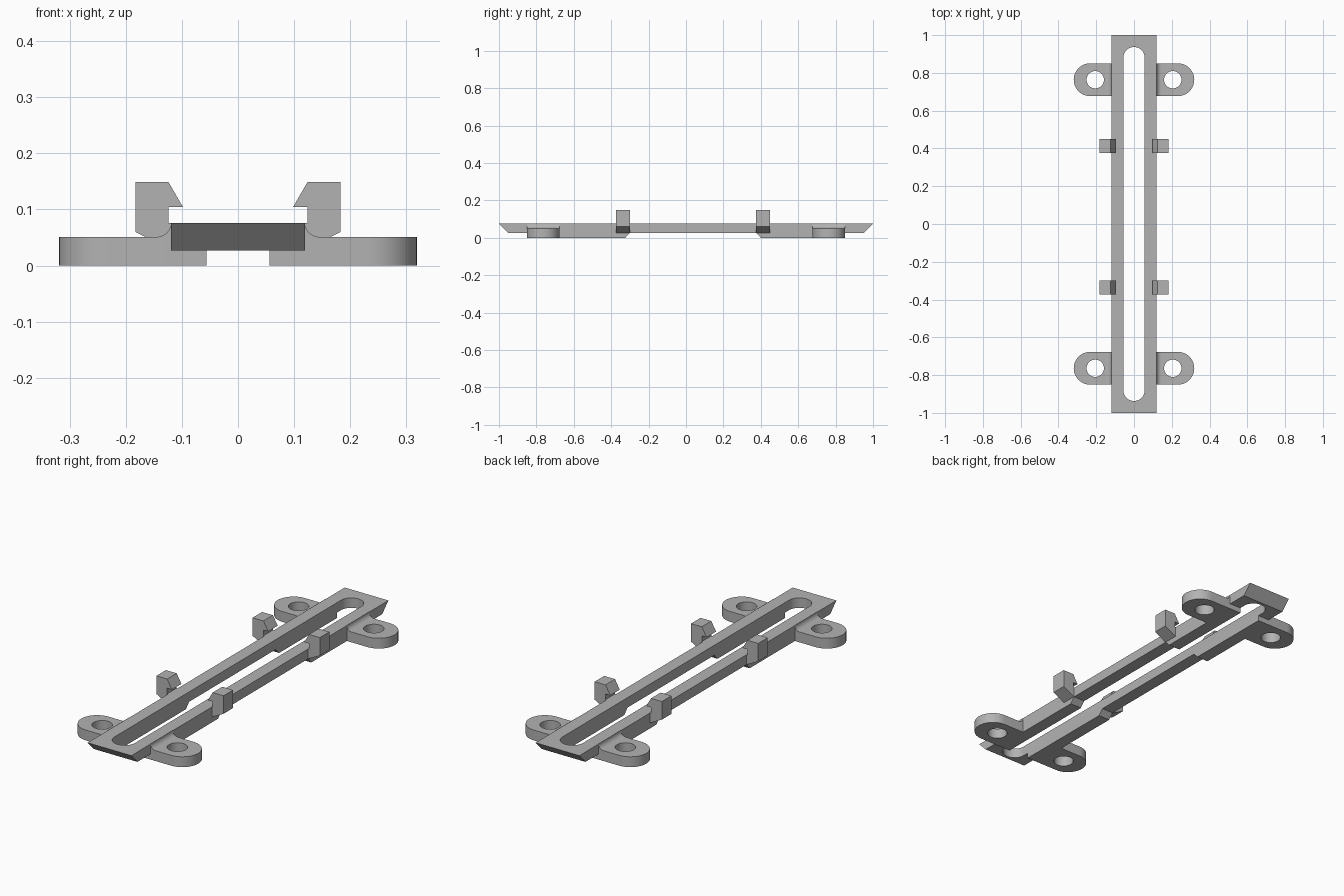
import bpy, bmesh
from math import sin, cos, pi
from mathutils import Vector

if "Cube" in bpy.data.objects:
    bpy.data.objects.remove(bpy.data.objects["Cube"])

grey = bpy.data.materials.new("matte grey")
grey.use_nodes = True
grey.diffuse_color = (0.45, 0.45, 0.45, 1)
grey.node_tree.nodes["Principled BSDF"].inputs["Base Color"].default_value = grey.diffuse_color


def arc(cx, cy, r, start, end, steps=24):
    return [(cx + r * cos(start + (end - start) * i / steps),
             cy + r * sin(start + (end - start) * i / steps)) for i in range(steps + 1)]


def prism(name, outline, axis, low, high, flip_x=1):
    """Extrude a 2D outline along an axis; the outline lies in the other two axes."""
    place = {"x": lambda a, b: (low, a, b),
             "y": lambda a, b: (a * flip_x, low, b),
             "z": lambda a, b: (a * flip_x, b, low)}[axis]
    bm = bmesh.new()
    face = bm.faces.new([bm.verts.new(place(a, b)) for a, b in outline])
    grown = bmesh.ops.extrude_face_region(bm, geom=[face])["geom"]
    shift = Vector([high - low if axis == k else 0 for k in "xyz"])
    bmesh.ops.translate(bm, vec=shift, verts=[v for v in grown if isinstance(v, bmesh.types.BMVert)])
    bmesh.ops.recalc_face_normals(bm, faces=bm.faces[:])
    mesh = bpy.data.meshes.new(name)
    bm.to_mesh(mesh)
    bm.free()
    mesh.materials.append(grey)
    obj = bpy.data.objects.new(name, mesh)
    bpy.context.collection.objects.link(obj)
    return obj


def select(obj):
    bpy.ops.object.select_all(action="DESELECT")
    obj.select_set(True)
    bpy.context.view_layer.objects.active = obj


def cut(obj, cutter):
    select(obj)
    mod = obj.modifiers.new("cut", "BOOLEAN")
    mod.operation, mod.solver, mod.object = "DIFFERENCE", "EXACT", cutter
    bpy.ops.object.modifier_apply(modifier=mod.name)
    bpy.data.objects.remove(cutter)


def smooth(obj):
    select(obj)
    bpy.ops.object.shade_smooth_by_angle(angle=pi / 6)


HALF, SLOT, TOP, UNDER, EAR_TOP = 0.119, 0.056, 0.076, 0.027, 0.051

# Slotted bar with undercut ends and deeper rails near both ends
side = [(-1, TOP), (1, TOP), (0.952, UNDER), (0.851, UNDER), (0.851, 0), (0.4, 0),
        (0.375, UNDER), (-0.3, UNDER), (-0.325, 0), (-0.851, 0), (-0.851, UNDER), (-0.952, UNDER)]
bar = prism("slotted_bar", side, "x", -HALF, HALF)
slot = arc(0, 0.881, SLOT, 0, pi) + arc(0, -0.881, SLOT, pi, 2 * pi)
cut(bar, prism("slot_cutter", slot, "z", -0.1, 0.2))
smooth(bar)

# Hooked clip profile, x outward and z up
hook = [(HALF, UNDER), (0.183, 0.06), (0.183, 0.149), (0.124, 0.149),
        (0.098, 0.104), (0.124, 0.104), (0.124, TOP), (HALF, TOP)]
# Concave fillet between ear and bar
fillet = [(HALF, EAR_TOP)] + arc(0.145, 0.077, 0.026, 1.5 * pi, pi, 10)
# Ear with a round outer end
RADIUS, EAR_Y = 0.087, 0.764
ear_shape = [(HALF, -RADIUS)] + arc(0.232, 0, RADIUS, -pi / 2, pi / 2) + [(HALF, RADIUS)]

for flip, label in ((1, "left"), (-1, "right")):
    for sign, end in ((-1, "front"), (1, "back")):
        y = sign * EAR_Y
        ear = prism(f"{end}_{label}_ear", [(a, b + y) for a, b in ear_shape], "z", 0, EAR_TOP, flip)
        hole = arc(0.205, y, 0.046, 0, 2 * pi, 40)[:-1]
        cut(ear, prism("hole_cutter", hole, "z", -0.1, 0.2, flip))
        smooth(ear)
        smooth(prism(f"{end}_{label}_fillet", fillet, "y", y - RADIUS, y + RADIUS, flip))
    for y, end in ((-0.337, "front"), (0.412, "back")):
        prism(f"{end}_{label}_clip", hook, "y", y - 0.037, y + 0.037, flip)
